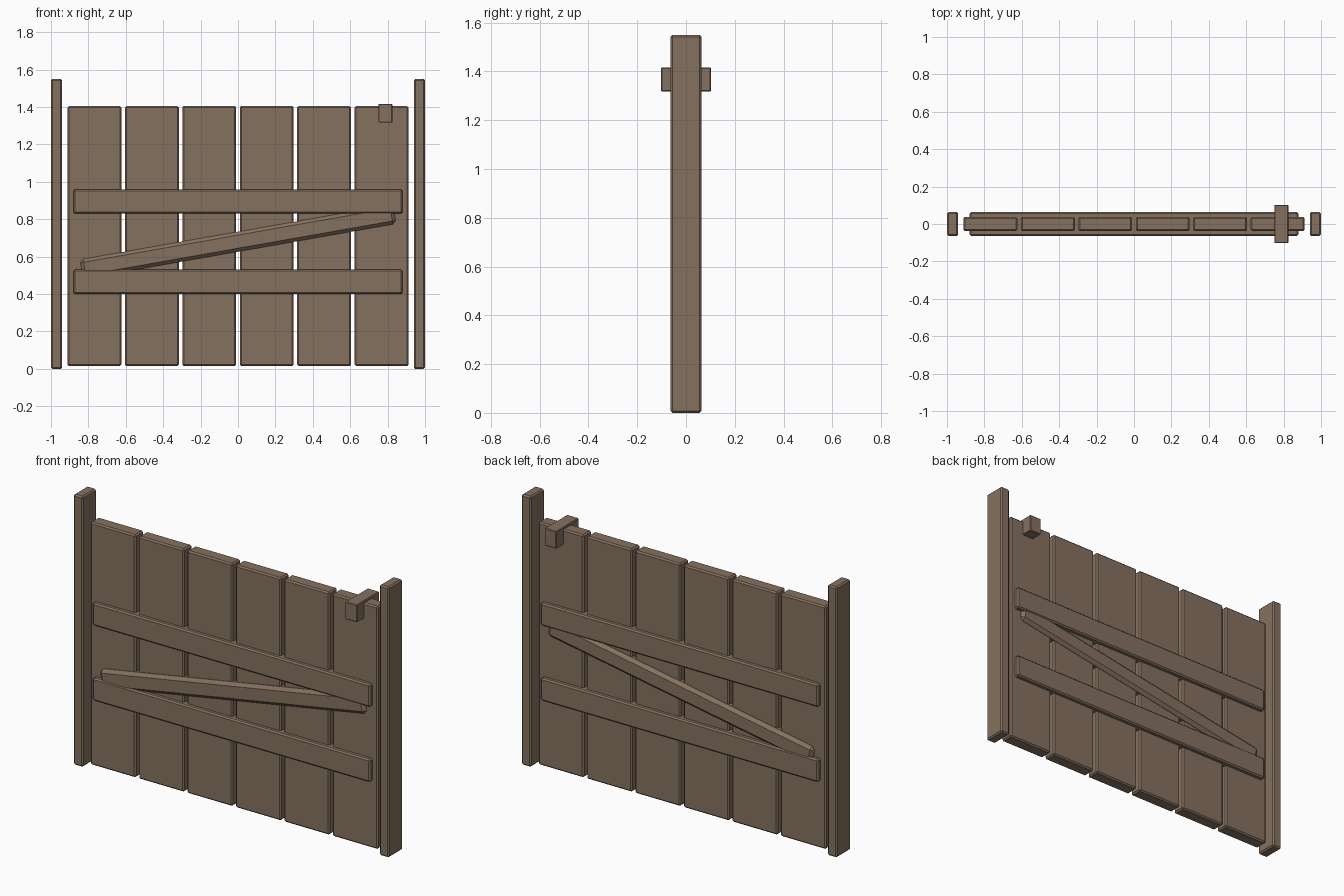
import bpy
import math

cube = bpy.data.objects.get("Cube")
if cube:
    bpy.data.objects.remove(cube, do_unlink=True)

# Weathered brown wood
wood = bpy.data.materials.new("brown_wood")
wood.use_nodes = True
colour = (0.235, 0.165, 0.115, 1)
wood.diffuse_color = colour
bsdf = wood.node_tree.nodes["Principled BSDF"]
bsdf.inputs["Base Color"].default_value = colour
bsdf.inputs["Roughness"].default_value = 0.9


def board(name, centre, size, chamfer=0.008, tilt=0):
    """A flat-shaded timber with chamfered edges, tilted in the gate's plane."""
    bpy.ops.mesh.primitive_cube_add(size=1, location=centre)
    ob = bpy.context.object
    ob.name = name
    ob.scale = size
    bpy.ops.object.transform_apply(location=False, rotation=False, scale=True)
    ob.rotation_euler.y = -tilt
    bevel = ob.modifiers.new("chamfer", 'BEVEL')
    bevel.width = chamfer
    bevel.segments = 1
    ob.data.materials.append(wood)
    return ob


# Side posts
for side, x in (("right", -0.97), ("left", 0.97)):
    board(side + "_post", (x, 0, 0.775), (0.06, 0.127, 1.55))

# Upright planks with narrow gaps
for i in range(6):
    board(f"plank_{i + 1}", ((i - 2.5) * 0.307, 0, 0.71), (0.288, 0.076, 1.39))

# Horizontal rails, standing proud on both faces
for name, z in (("lower_rail", 0.465), ("upper_rail", 0.895)):
    board(name, (0, 0, z), (1.76, 0.126, 0.13))

# Diagonal brace between the rails
board("diagonal_brace", (0, 0, 0.68), (1.7, 0.116, 0.105), 0.018, math.radians(10))

# Latch block through the top of the last plank
board("latch", (0.788, 0, 1.367), (0.075, 0.205, 0.1), 0.004)
